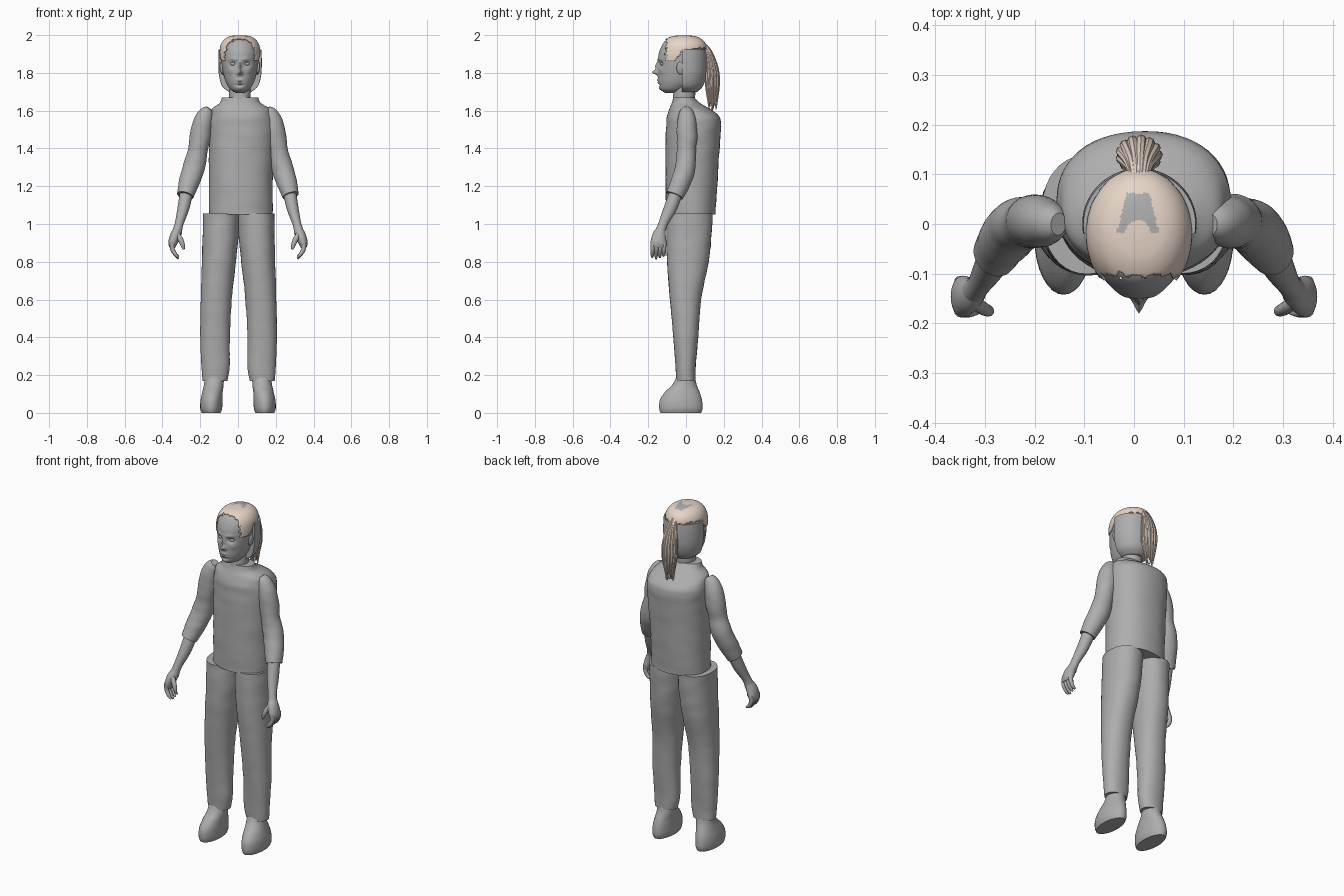
import bpy, bmesh, math
from mathutils import Vector, noise

if "Cube" in bpy.data.objects:
    bpy.data.objects.remove(bpy.data.objects["Cube"], do_unlink=True)


def material(name, rgb):
    m = bpy.data.materials.new(name)
    m.use_nodes = True
    m.diffuse_color = (*rgb, 1)
    m.node_tree.nodes["Principled BSDF"].inputs["Base Color"].default_value = (*rgb, 1)
    return m


GREY = material("plain grey", (0.42, 0.42, 0.42))
HAIR = material("pale tan hair", (0.83, 0.69, 0.59))
parts = []


def finish(bm, name, *mats):
    bmesh.ops.recalc_face_normals(bm, faces=bm.faces)
    mesh = bpy.data.meshes.new(name)
    bm.to_mesh(mesh)
    bm.free()
    obj = bpy.data.objects.new(name, mesh)
    for m in mats:
        mesh.materials.append(m)
    bpy.context.collection.objects.link(obj)
    parts.append(obj)
    return obj


def smooth_rows(rows, sub):
    """Catmull-Rom interpolation of any tuple of numbers."""
    rows = [rows[0], *rows, rows[-1]]
    out = []
    for a, b, c, d in zip(rows, rows[1:], rows[2:], rows[3:]):
        for i in range(sub):
            t = i / sub
            out.append([q + t / 2 * (r - p + t * (2 * p - 5 * q + 4 * r - s + t * (3 * (q - r) + s - p)))
                        for p, q, r, s in zip(a, b, c, d)])
    return out + [list(rows[-1])]


def skin(rings):
    """Closed surface through rings of points."""
    bm = bmesh.new()
    loops = [[bm.verts.new(p) for p in ring] for ring in rings]
    n = len(loops[0])
    for a, b in zip(loops, loops[1:]):
        for i in range(n):
            j = (i + 1) % n
            bm.faces.new((a[i], a[j], b[j], b[i]))
    bm.faces.new(loops[0])
    bm.faces.new(loops[-1])
    return bm


def ring(c, u, v, n, power=1.0, folds=0.0):
    pts = []
    for i in range(n):
        t = 2 * math.pi * i / n
        ct, st = math.cos(t), math.sin(t)
        p = u * math.copysign(abs(ct) ** power, ct) + v * math.copysign(abs(st) ** power, st)
        q = c + p
        k = 1 + folds * noise.noise(Vector((q.x * 9, q.y * 9, q.z * 22)))
        pts.append(c + p * k)
    return pts


def stack(rows, n=40, sub=5, power=1.0, folds=0.0, side=1, shift=0.0):
    """Level sections given as (z, centre x, half width, front y, back y)."""
    return skin([ring(Vector((side * x + shift, (f + b) / 2, z)), Vector((w, 0, 0)),
                      Vector((0, (b - f) / 2, 0)), n, power, folds)
                 for z, x, w, f, b in smooth_rows(rows, sub)])


def tube(path, n=24, sub=5, folds=0.0, side=1):
    """Sections square to a path given as (x, y, z, half width, half depth)."""
    rows = smooth_rows(path, sub)
    pts = [Vector((side * r[0], r[1], r[2])) for r in rows]
    rings = []
    for i, r in enumerate(rows):
        t = (pts[min(i + 1, len(pts) - 1)] - pts[max(i - 1, 0)]).normalized()
        v = Vector((0, 1, 0))
        v = (v - t * v.dot(t)).normalized()
        rings.append(ring(pts[i], v.cross(t) * r[3], v * r[4], n, 1, folds))
    return skin(rings)


def ball(name, centre, size, mat, tilt=0.0):
    bm = bmesh.new()
    bmesh.ops.create_uvsphere(bm, u_segments=20, v_segments=12, radius=1)
    obj = finish(bm, name, mat)
    obj.location, obj.scale, obj.rotation_euler.y = centre, size, tilt


# Shirt body
finish(stack([(1.05, .015, .168, -.105, .155), (1.2, .015, .168, -.108, .165),
              (1.4, .018, .172, -.108, .178), (1.53, .02, .175, -.105, .186),
              (1.575, .018, .168, -.1, .172), (1.61, .016, .152, -.088, .125),
              (1.64, .012, .11, -.075, .075), (1.67, .011, .096, -.066, .045)],
             56, 6, .9, .02), "shirt_body", GREY)

# Neck
finish(stack([(1.6, .01, .04, -.075, .04), (1.66, .01, .056, -.07, .048),
              (1.75, .01, .057, -.062, .05)]), "neck", GREY)

for side, label in ((1, "left"), (-1, "right")):
    # Trouser leg and shoe
    finish(stack([(.17, .125, .066, -.05, .05), (.25, .122, .075, -.056, .052),
                  (.4, .125, .078, -.067, .065), (.6, .118, .082, -.085, .08),
                  (.8, .104, .09, -.1, .12), (.95, .095, .095, -.103, .135),
                  (1.056, .094, .095, -.1, .14)], 40, 6, .92, .025, side, .003),
           label + "_trouser_leg", GREY)
    finish(stack([(0, .142, .05, -.135, .08), (.025, .142, .058, -.142, .088),
                  (.07, .14, .058, -.138, .084), (.11, .135, .054, -.112, .072),
                  (.15, .128, .052, -.072, .056), (.2, .125, .05, -.046, .046)],
                 32, 4, 1, 0, side), label + "_shoe", GREY)
    # Sleeve, forearm and hand
    finish(tube([(.152, 0, 1.612, .018, .022), (.165, .002, 1.59, .038, .038),
                 (.186, .004, 1.54, .051, .05), (.2, .005, 1.46, .056, .054),
                 (.212, .002, 1.39, .052, .05), (.234, -.003, 1.3, .058, .054),
                 (.258, -.03, 1.22, .054, .052), (.279, -.06, 1.15, .044, .048)],
                32, 6, .05, side), label + "_sleeve", GREY)
    finish(tube([(.272, -.05, 1.17, .035, .036), (.29, -.085, 1.08, .031, .034),
                 (.312, -.122, 1.0, .023, .025), (.325, -.138, .95, .027, .028)],
                side=side), label + "_forearm", GREY)
    finish(tube([(.318, -.13, .975, .022, .024), (.332, -.142, .94, .027, .036),
                 (.345, -.146, .9, .024, .042), (.348, -.147, .875, .015, .036)],
                side=side), label + "_palm", GREY)
    for k in range(4):
        y = -.176 + .02 * k
        tip = .815 + .008 * abs(k - 1)
        finish(tube([(.348, y, .905, .013, .012), (.348, y, .87, .012, .011),
                     (.332, y - .002, .84, .01, .01), (.315, y - .002, tip, .005, .005)],
                    12, 4, 0, side), f"{label}_finger_{k + 1}", GREY)
    finish(tube([(.325, -.155, .95, .014, .014), (.303, -.17, .915, .014, .013),
                 (.292, -.175, .885, .011, .011), (.287, -.176, .865, .005, .005)],
                12, 4, 0, side), label + "_thumb", GREY)
    # Ear and eye
    ball(label + "_ear", (.01 + side * .096, -.03, 1.825), (.01, .02, .034), GREY, side * .12)
    ball(label + "_eye", (.01 + side * .036, -.121, 1.847), (.016, .014, .01), GREY)

# Head, with the face pushed out or in by soft bumps
skull = [(1.694, .01, .02, -.11, -.04), (1.712, .01, .05, -.134, 0),
         (1.75, .01, .074, -.146, .055), (1.8, .01, .089, -.148, .09),
         (1.85, .01, .097, -.148, .1), (1.9, .01, .1, -.145, .104),
         (1.94, .01, .096, -.13, .1), (1.97, .01, .078, -.108, .08),
         (1.988, .01, .05, -.07, .045), (1.994, .01, .012, -.025, 0)]
bumps = [(0, 1.803, .011, .012, -.03), (0, 1.835, .008, .024, -.015),
         (.036, 1.847, .018, .013, .014), (.03, 1.873, .022, .008, -.005),
         (0, 1.763, .02, .005, -.007), (0, 1.748, .018, .005, -.006),
         (0, 1.735, .025, .006, .005), (.013, 1.795, .006, .007, -.006),
         (0, 1.718, .018, .01, -.006), (.05, 1.81, .016, .014, -.004)]
bm = stack(skull, 96, 9)
for v in bm.verts:
    if v.co.y < -.03:
        x, z = abs(v.co.x - .01), v.co.z
        v.co.y += sum(a * math.exp(-((x - bx) / sx) ** 2 - ((z - bz) / sz) ** 2)
                      for bx, bz, sx, sz, a in bumps)
finish(bm, "head", GREY)

# Half shell round the back of the head
bm = stack([(1.7, .011, .06, -.06, .06), (1.73, .011, .095, -.1, .09),
            (1.79, .011, .112, -.11, .109), (1.86, .011, .115, -.11, .112),
            (1.925, .011, .113, -.11, .108)], 56, 5)
cut = bmesh.ops.bisect_plane(bm, geom=bm.verts[:] + bm.edges[:] + bm.faces[:],
                             plane_co=(0, -.02, 0), plane_no=(0, 1, 0), clear_inner=True)
bmesh.ops.holes_fill(bm, edges=[e for e in bm.edges if e.is_boundary])
finish(bm, "back_head_shell", GREY)

# Hair cap, trimmed to a ragged hairline, with a bare arch at the crown
bm = stack([(z + .005, x, w + .007, f - .006, b + .008) for z, x, w, f, b in skull], 96, 10)
drop = []
for f in bm.faces:
    c = f.calc_center_median()
    rag = .012 * noise.noise(c * 60)
    low = 1.865 if c.y < -.06 else 1.865 + min(.065, (c.y + .06) * 1.2)
    if c.y < -.106 + rag or c.z < low + rag:
        drop.append(f)
    x, y = c.x - .008, c.y + .018
    if c.z > 1.97 and 0 < y < .08 and abs(x) < .043 - .25 * y and math.hypot(x, y) > .025:
        f.material_index = 1
bmesh.ops.delete(bm, geom=drop, context="FACES")
cap = finish(bm, "hair_cap", HAIR, GREY)
solid = cap.modifiers.new("thickness", "SOLIDIFY")
solid.thickness = .005

# Ponytail: a core with a fan of strands round it
finish(tube([(.01, .085, 1.95, .02, .015), (.01, .112, 1.92, .022, .016),
             (.01, .132, 1.84, .034, .026), (.01, .14, 1.75, .034, .028),
             (.01, .142, 1.67, .022, .018), (.01, .138, 1.61, .006, .006)], 20),
       "ponytail_core", HAIR)
for k in range(13):
    a = 2 * math.pi * k / 13
    dx, dy = math.cos(a), math.sin(a)
    end = 1.6 + .05 * (k * 5 % 7) / 7
    finish(tube([(.01 + .012 * dx, .09, 1.952 + .008 * dy, .007, .007),
                 (.01 + .02 * dx, .118 + .014 * dy, 1.91, .009, .008),
                 (.01 + .035 * dx, .136 + .028 * dy, 1.82, .011, .01),
                 (.01 + .035 * dx, .14 + .03 * dy, 1.73, .01, .009),
                 (.01 + .02 * dx, .141 + .018 * dy, end, .003, .003)], 8, 4),
           f"ponytail_strand_{k + 1}", HAIR)

# Smooth shading with sharp edges kept
bpy.ops.object.select_all(action="DESELECT")
for obj in parts:
    obj.select_set(True)
bpy.context.view_layer.objects.active = parts[0]
bpy.ops.object.shade_smooth_by_angle(angle=math.radians(40))
